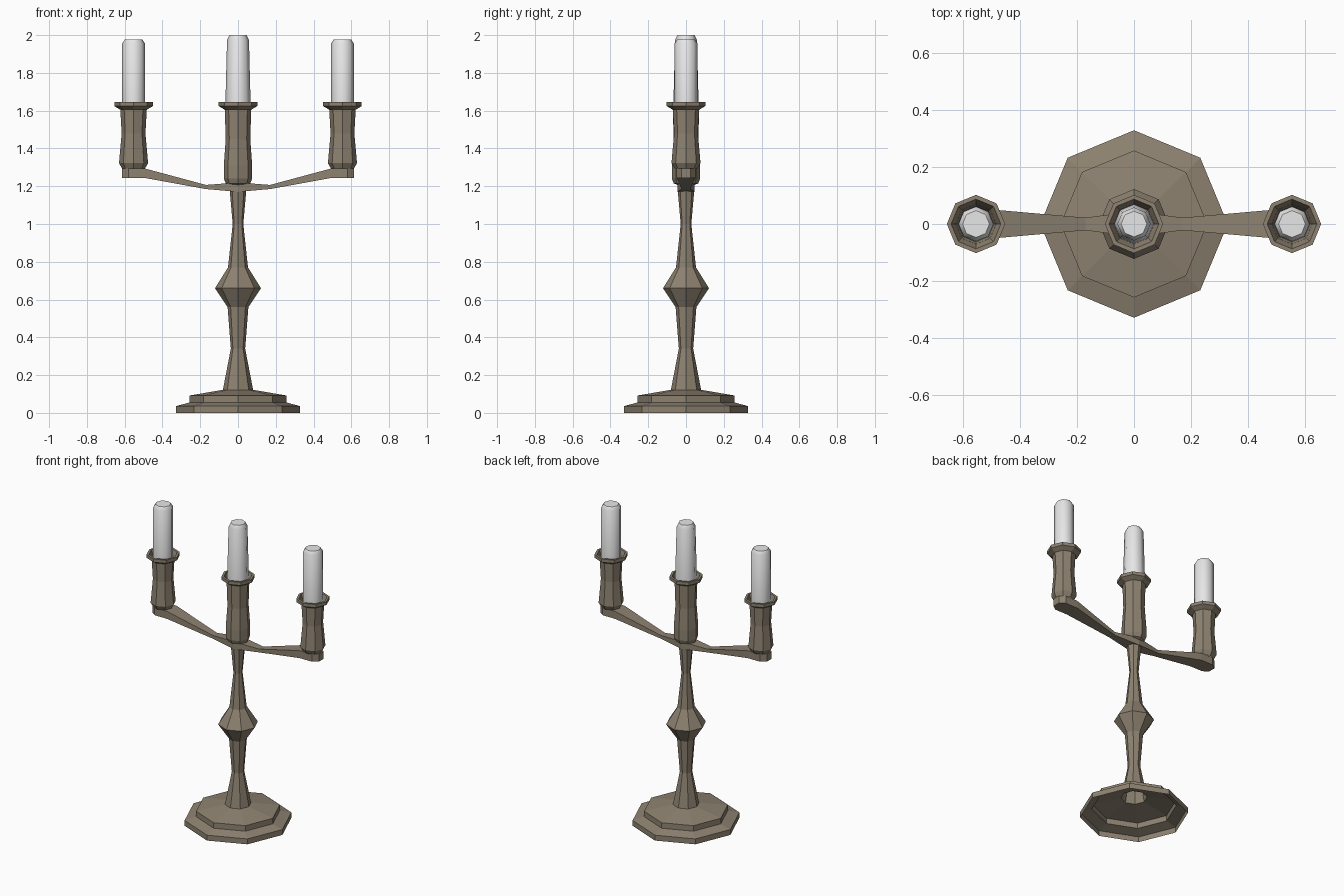
import bpy, bmesh, math

cube = bpy.data.objects.get("Cube")
if cube:
    bpy.data.objects.remove(cube)


def material(name, color):
    m = bpy.data.materials.new(name)
    m.use_nodes = True
    m.diffuse_color = color
    m.node_tree.nodes["Principled BSDF"].inputs["Base Color"].default_value = color
    return m


METAL = material("aged bronze", (0.27, 0.225, 0.165, 1))
WAX = material("white wax", (0.8, 0.8, 0.8, 1))


def make_object(name, bm, mat):
    mesh = bpy.data.meshes.new(name)
    bm.to_mesh(mesh)
    bm.free()
    mesh.materials.append(mat)
    obj = bpy.data.objects.new(name, mesh)
    bpy.context.collection.objects.link(obj)
    return obj


def bridge(bm, rings):
    """Join neighbouring rings of vertices with quads."""
    for a, b in zip(rings, rings[1:]):
        n = len(a)
        for i in range(n):
            j = (i + 1) % n
            bm.faces.new((a[i], a[j], b[j], b[i]))


def lathe(name, profile, mat, x=0, sides=8, cap=False):
    """Turn an (r, z) profile, listed from the bottom up, about a vertical axis."""
    bm = bmesh.new()
    angles = [math.tau * i / sides for i in range(sides)]
    rings = [[bm.verts.new((x + r * math.cos(a), r * math.sin(a), z)) for a in angles]
             for r, z in profile]
    bridge(bm, rings)
    if cap:
        bm.faces.new(rings[-1])
    return make_object(name, bm, mat)


def arm(name, side):
    """Sweep a rectangular section of (x, half width, bottom, top) outward."""
    sections = [(0, .045, 1.17, 1.22), (.17, .022, 1.185, 1.207),
                (.49, .05, 1.243, 1.293), (.58, .05, 1.243, 1.293),
                (.615, .025, 1.243, 1.293)]
    bm = bmesh.new()
    rings = [[bm.verts.new((side * x, y, z))
              for y, z in ((-w, lo), (w, lo), (w, hi), (-w, hi))]
             for x, w, lo, hi in sections]
    bridge(bm, rings)
    bm.faces.new(rings[-1])
    bm.faces.new(rings[0][::-1])
    bmesh.ops.recalc_face_normals(bm, faces=bm.faces[:])
    return make_object(name, bm, METAL)


# Stepped hollow foot and turned stem, open underneath
foot = [(.328, 0), (.328, .036), (.257, .055), (.257, .092), (.08, .122)]
stem = [(.08, .122), (.038, .34), (.055, .56), (.122, .66), (.053, .77),
        (.028, 1.0), (.045, 1.19)]
lathe("foot", foot, METAL)
lathe("stem", stem, METAL)

# Flared cup shared by all holders
cup = [(.07, 1.605), (.102, 1.624), (.102, 1.645), (.087, 1.645), (.062, 1.585)]
lathe("centre_holder", [(.04, 1.205), (.065, 1.215), (.075, 1.24), (.075, 1.31),
                        (.065, 1.45)] + cup, METAL)
candle = lathe("centre_candle", [(.068, 1.59), (.058, 1.975), (.045, 2.0)], WAX, cap=True)
candles = [candle]

# Side arms with their holders and candles
for label, side in (("left", 1), ("right", -1)):
    x = side * .553
    arm(label + "_arm", side)
    lathe(label + "_holder", [(.06, 1.293), (.077, 1.322), (.063, 1.48)] + cup, METAL, x)
    candles.append(lathe(label + "_candle", [(.061, 1.59), (.061, 1.955), (.047, 1.976)],
                         WAX, x, cap=True))

# Soften the wax while keeping the top rims crisp
for obj in candles:
    bpy.ops.object.select_all(action="DESELECT")
    obj.select_set(True)
    bpy.context.view_layer.objects.active = obj
    bpy.ops.object.shade_smooth_by_angle(angle=math.radians(46))
